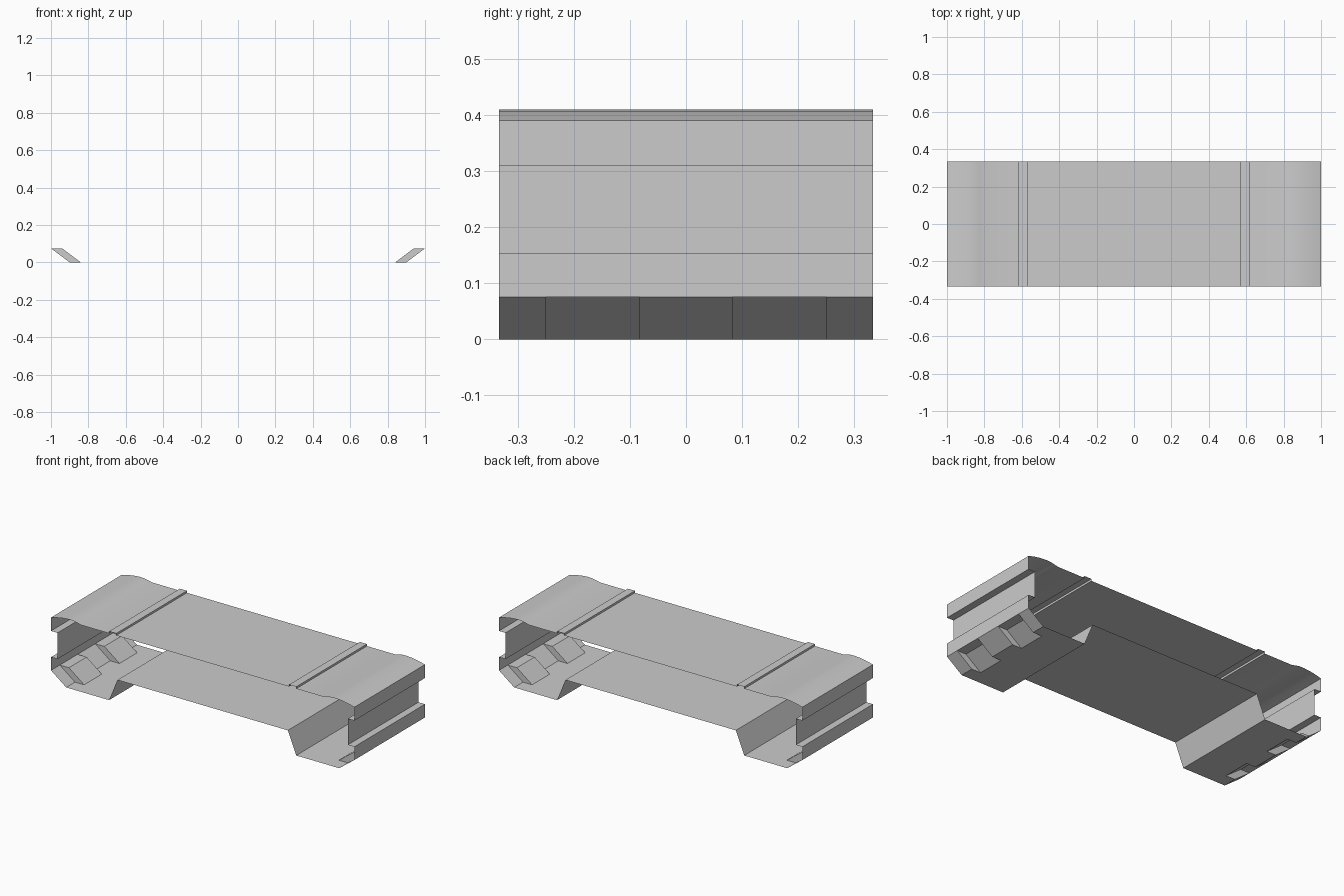
import bpy, bmesh, math

if "Cube" in bpy.data.objects:
    bpy.data.objects.remove(bpy.data.objects["Cube"])

YS = [-0.333, -0.25, -0.083, 0.083, 0.25, 0.333]


def sheet(bm, path, y0, y1):
    """Sweep an open xz path between two y stations."""
    for (xa, za), (xb, zb) in zip(path, path[1:]):
        bm.faces.new([bm.verts.new(p) for p in
                      ((xa, y0, za), (xb, y0, zb), (xb, y1, zb), (xa, y1, za))])


def finish(name, bm):
    bmesh.ops.remove_doubles(bm, verts=bm.verts, dist=1e-4)
    mesh = bpy.data.meshes.new(name)
    bm.to_mesh(mesh)
    bm.free()
    ob = bpy.data.objects.new(name, mesh)
    bpy.context.collection.objects.link(ob)
    m = ob.modifiers.new("mirror", 'MIRROR')
    m.use_clip = True
    bpy.context.view_layer.objects.active = ob
    ob.select_set(True)
    bpy.ops.object.shade_smooth_by_angle(angle=math.radians(30))
    ob.select_set(False)


# Upper casing: top with raised rib and rounded end, then channelled end wall
TOP = 0.398
upper = [(0, TOP), (0.57, TOP), (0.57, 0.41), (0.617, 0.41), (0.617, TOP),
         (0.80, TOP), (0.825, 0.404), (0.85, 0.409), (0.88, 0.41),
         (0.92, 0.407), (0.96, 0.40), (1, 0.39),
         (1, 0.31), (0.957, 0.31), (0.957, 0.154), (1, 0.154), (1, 0.075)]
# Underside: foot and raised arch
under = [(0.84, 0), (0.617, 0), (0.562, 0.135), (0, 0.135)]

bm = bmesh.new()
for y0, y1 in zip(YS, YS[1:]):
    sheet(bm, upper, y0, y1)
    sheet(bm, under, y0, y1)
finish("casing", bm)

# Sloped toe with two recessed pockets
bm = bmesh.new()
full = [(1, 0.075), (0.9, 0), (0.84, 0)]
pocket = [(1, 0.075), (0.94, 0.075), (0.84, 0)]
for i, (y0, y1) in enumerate(zip(YS, YS[1:])):
    sheet(bm, pocket if i % 2 else full, y0, y1)
# Pocket side walls
side = [(1, 0.075), (0.94, 0.075), (0.84, 0), (0.9, 0)]
for k, y in enumerate(YS[1:-1]):
    ring = side if k % 2 else side[::-1]
    bm.faces.new([bm.verts.new((x, y, z)) for x, z in ring])
finish("notched_toe", bm)
